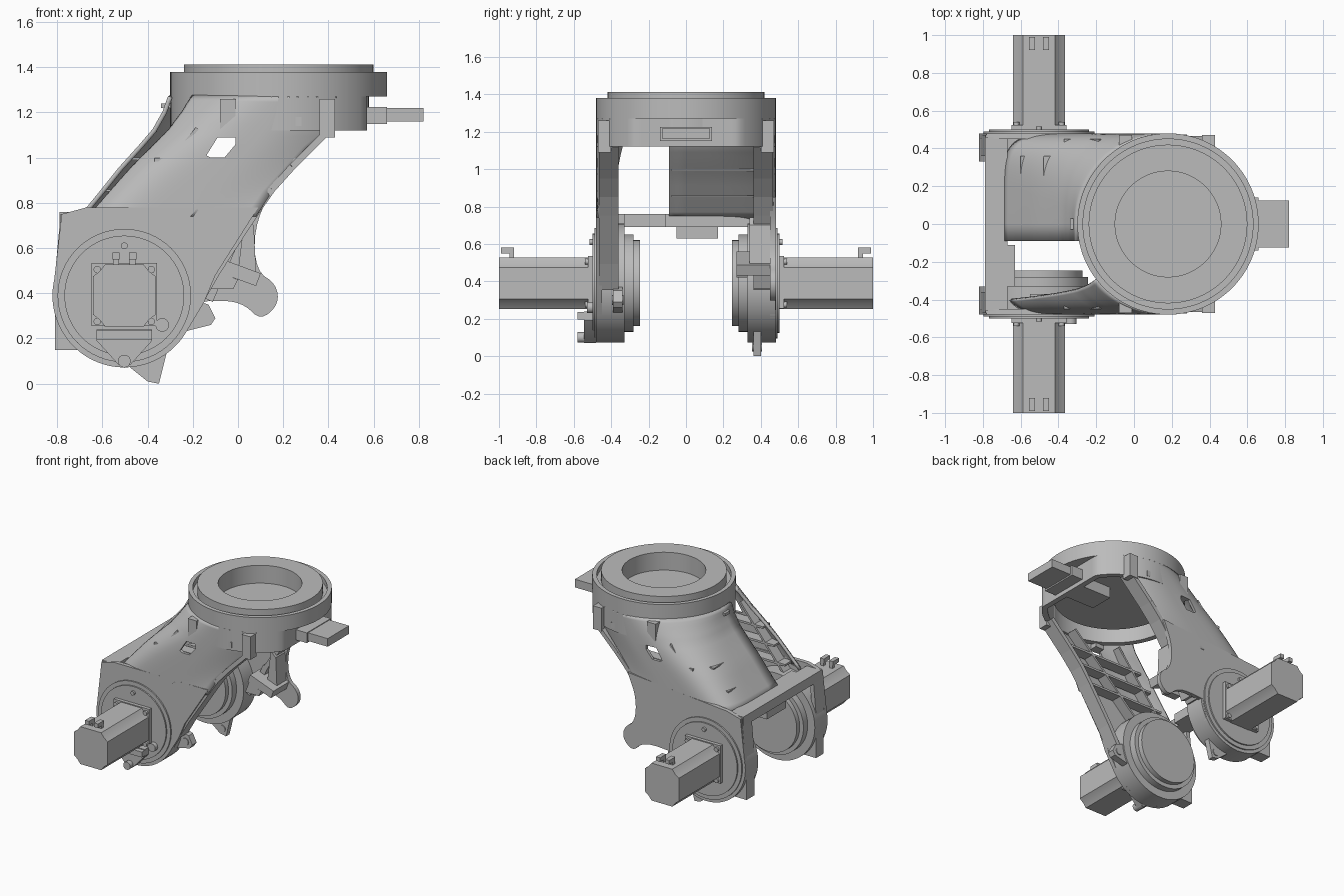
import bpy, bmesh, math
from mathutils import Matrix, Vector

if "Cube" in bpy.data.objects:
    bpy.data.objects.remove(bpy.data.objects["Cube"])

grey = bpy.data.materials.new("grey metal")
grey.use_nodes = True
grey.diffuse_color = (0.5, 0.5, 0.5, 1)
grey.node_tree.nodes["Principled BSDF"].inputs["Base Color"].default_value = (0.5, 0.5, 0.5, 1)
parts = []
HUB = (-0.503, 0.39)      # shoulder axis in x, z
RING_X = 0.18             # ring axis
SIDES = (("front", -1), ("back", 1))


def finish(name, bm):
    bmesh.ops.recalc_face_normals(bm, faces=bm.faces)
    mesh = bpy.data.meshes.new(name)
    bm.to_mesh(mesh)
    bm.free()
    mesh.materials.append(grey)
    ob = bpy.data.objects.new(name, mesh)
    bpy.context.collection.objects.link(ob)
    parts.append(ob)
    return ob


def prism(name, outline, y0, y1):
    """Outline in x, z pushed along y."""
    bm = bmesh.new()
    face = bm.faces.new([bm.verts.new((x, y0, z)) for x, z in outline])
    top = bmesh.ops.extrude_face_region(bm, geom=[face])["geom"]
    moved = [v for v in top if isinstance(v, bmesh.types.BMVert)]
    bmesh.ops.translate(bm, verts=moved, vec=(0, y1 - y0, 0))
    return finish(name, bm)


def box(name, x0, x1, y0, y1, z0, z1):
    return prism(name, [(x0, z0), (x1, z0), (x1, z1), (x0, z1)], y0, y1)


def bar(name, p, q, width, y0, y1):
    p, q = Vector(p), Vector(q)
    d = (q - p).normalized() * width / 2
    n = Vector((-d.y, d.x))
    return prism(name, [p + n, p - n, q - n, q + n], y0, y1)


def disc(name, x, z, r, y0, y1, seg=64):
    bm = bmesh.new()
    turn = Matrix.Translation((x, (y0 + y1) / 2, z)) @ Matrix.Rotation(math.pi / 2, 4, 'X')
    bmesh.ops.create_cone(bm, cap_ends=True, segments=seg, radius1=r, radius2=r,
                          depth=abs(y1 - y0), matrix=turn)
    return finish(name, bm)


def lathe(name, profile, clip=None, seg=96):
    """Closed r, z profile around the ring axis, optionally flattened at x = clip."""
    bm = bmesh.new()
    loops = []
    for i in range(seg):
        a = math.tau * i / seg
        loop = []
        for r, z in profile:
            x = RING_X + r * math.cos(a)
            if clip:
                x = min(x, clip - (0.48 - r))
            loop.append(bm.verts.new((x, r * math.sin(a), z)))
        loops.append(loop)
    for i in range(seg):
        a, b = loops[i], loops[(i + 1) % seg]
        for j in range(len(profile)):
            k = (j + 1) % len(profile)
            bm.faces.new((a[j], a[k], b[k], b[j]))
    bmesh.ops.remove_doubles(bm, verts=bm.verts, dist=0.0001)
    return finish(name, bm)


def soften(pts, times=2):
    """Corner cutting on an open line."""
    for _ in range(times):
        out = [pts[0]]
        for (a, b), (c, d) in zip(pts, pts[1:]):
            out += [(a * .75 + c * .25, b * .75 + d * .25), (a * .25 + c * .75, b * .25 + d * .75)]
        pts = out + [pts[-1]]
    return pts


def hub_arc(start, end, r, steps=32):
    angles = [math.radians(start + (end - start) * i / steps) for i in range(steps + 1)]
    return [(HUB[0] + r * math.cos(a), HUB[1] + r * math.sin(a)) for a in angles]


# Ring seat with recessed centre, and the collar under it
lathe("ring_seat", [(0, 1.28), (.28, 1.28), (.28, 1.412), (.42, 1.412), (.42, 1.34), (.45, 1.34),
                    (.45, 1.38), (.48, 1.38), (.48, 1.27), (.4, 1.27), (.4, 1.2), (0, 1.2)])
lathe("collar", [(.48, 1.28), (.48, 1.12), (.44, 1.12), (.44, 1.28)], clip=0.57)

# Side plate on the ring
box("stop_plate", 0.5, 0.82, -0.125, 0.125, 1.16, 1.22)
box("stop_plate_base", 0.52, 0.66, -0.14, 0.14, 1.15, 1.225)
box("stop_plate_bracket", 0.3, 0.56, -0.07, 0.11, 1.12, 1.21)

# Upper shells: rounded under the ring, squarer near the hubs
ROWS = [(.74, -.69, -.21, .08), (.85, -.6, -.12, .15), (.95, -.52, -.03, .24), (1.05, -.43, .06, .33),
        (1.12, -.37, .12, .42), (1.2, -.325, .16, .43), (1.27, -.3, .18, .43)]


def shell(name, side, sweep, tail):
    bm = bmesh.new()
    grid = []
    for z, back, mid, edge in soften_rows():
        t = (z - ROWS[0][0]) / (ROWS[-1][0] - ROWS[0][0])
        n = 2 + 4 * (1 - t)
        line = []
        for i in range(6):
            x = edge + (mid - edge) * i / 6
            line.append((x, .47 - t * (.47 - math.sqrt(.47 ** 2 - (x - mid) ** 2))))
        for i in range(21):
            a = math.radians(sweep) * i / 20
            line.append((mid - (mid - back) * abs(math.sin(a)) ** (2 / n),
                         .47 * max(math.cos(a), 0) ** (2 / n)))
        if tail:
            line.append((back, tail))
        grid.append([bm.verts.new((x, side * y, z)) for x, y in line])
    for a, b in zip(grid, grid[1:]):
        for j in range(len(a) - 1):
            bm.faces.new((a[j], a[j + 1], b[j + 1], b[j]))
    ob = finish(name, bm)
    thick = ob.modifiers.new("thickness", 'SOLIDIFY')
    thick.thickness, thick.offset = 0.02, 0
    cut = ob.modifiers.new("window", 'BOOLEAN')
    cut.operation, cut.object, cut.solver = 'DIFFERENCE', cutter, 'EXACT'


def soften_rows():
    out = []
    for a, b in zip(ROWS, ROWS[1:]):
        out += [tuple(p + (q - p) * k / 3 for p, q in zip(a, b)) for k in range(3)]
    return out + [ROWS[-1]]


cutter = prism("window_cutter", [(-.14, 1.01), (-.12, 1), (-.06, 1), (-.01, 1.06), (-.01, 1.09), (-.09, 1.09)],
               -0.6, 0.6)
parts.remove(cutter)
cutter.hide_render = True
cutter.hide_viewport = True
shell("front_shell", -1, 52, None)
shell("back_shell", 1, 90, -0.09)

# Lower arm plates
arc = hub_arc(180, 328, 0.318)
head = [(.09, .78), (-.67, .78), (-.78, .75)]
prism("front_arm_plate", head + arc + [(-.15, .36), (-.1, .48)], -0.48, -0.45)
wing = soften([(-.2, .36), (-.06, .37), (.03, .35), (.1, .28), (.18, .35), (.17, .44),
               (.08, .5), (.07, .68), (.14, .85)])
prism("back_arm_plate", head[1:] + arc + wing, 0.45, 0.48)

EDGE = [(-.17, .36), (-.09, .5), (.08, .76), (.15, .86), (.24, .96), (.32, 1.04), (.41, 1.13)]
RIBS = [((-.55, .68), (-.18, 1.13)), ((-.32, .64), (.2, 1.13)), ((-.55, .76), (.08, .76)),
        ((-.46, .88), (.16, .88)), ((-.37, .99), (.27, .99))]
for label, s in SIDES:
    # Rim and inner ribs
    for a, b in zip(EDGE, EDGE[1:]):
        bar(label + "_rim", a, b, 0.03, s * .36, s * .465)
    for a, b in RIBS:
        bar(label + "_rib", a, b, 0.015, s * .37, s * .45)
    bar(label + "_rear_flange", (-.77, .75), (-.8, .42), 0.03, s * .36, s * .47)
    box(label + "_rear_foot", -.81, -.7, s * .36, s * .45, .15, .4)
    # Hub: casing, inner flanges and outer cover
    for part, r, y0, y1 in (("casing", .318, .33, .478), ("inner_flange", .26, .28, .34),
                            ("inner_cap", .23, .245, .3), ("cover", .295, .47, .49),
                            ("cover_step", .265, .48, .5)):
        disc(f"{label}_hub_{part}", *HUB, r, s * y0, s * y1)
    disc(label + "_cover_bolt", -.503, .61, .015, s * .49, s * .515, 16)
    # Motor with notched corners
    x, z = HUB
    corner = [(.138, .085), (.108, .108), (.085, .138)]
    q = corner + [(-a, b) for a, b in corner[::-1]]
    q += [(-a, -b) for a, b in q]
    box(label + "_motor_plate", x - .145, x + .145, s * .48, s * .525, z - .135, z + .145)
    prism(label + "_motor", [(x + a, z + b) for a, b in q], s * .5, s * 1.0)
    for i in (-1, 1):
        for j in (-1, 1):
            disc(label + "_motor_bolt", x + i * .12, z + j * .115, .016, s * .52, s * .54, 16)
        plug = x + i * .037
        box(label + "_plug_stem", plug - .013, plug + .013, s * .92, s * .945, .51, .57)
        box(label + "_plug", plug - .016, plug + .016, s * .92, s * .99, .55, .58)
    # Tabs below the ring
    box(label + "_ring_tab", -.08, -.01, s * .41, s * .47, 1.09, 1.26)
    box(label + "_ring_tab", .36, .43, s * .4, s * .47, 1.09, 1.26)
    box(label + "_badge", .17, .28, s * .44, s * .474, 1.14, 1.18)
box("ring_latch", -.34, -.28, -.03, .03, 1.22, 1.24)

# Crossbar and cover ribs at the rear
box("crossbar", -.79, -.67, -.46, .46, .69, .76)
box("crossbar_bracket", -.7, -.63, -.33, -.11, .69, .76)
box("crossbar_block", -.78, -.69, -.05, .17, .63, .7)
box("cover_rib", -.6, -.53, -.08, .36, .85, .86)
box("cover_rib", -.48, -.41, -.08, .36, .99, 1.0)

# Wing bracket on the back arm
bar("wing_brace", (-.1, .53), (.09, .46), 0.06, .27, .46)
bar("wing_strut", (-.13, .37), (-.03, .6), 0.04, .36, .46)
prism("wing_gusset", [(0, .5), (.08, .48), (.07, .7), (.03, .74)], .34, .46)
prism("wing_shelf", [(-.1, .5), (.0, .46), (-.02, .42), (-.13, .42)], .27, .33)


# Lugs: a tapered tab with a raised eye
def lug(name, outline, eye, y0, y1):
    prism(name, outline, y0, y1)
    disc(name + "_eye", *eye, .026, y0 - .006, y1 + .006, 24)


lug("side_lug", [(-.24, .23), (-.12, .26), (-.1, .29), (-.13, .35), (-.22, .38)], (-.155, .3), -.39, -.34)
lug("bottom_lug", [(-.5, .09), (-.4, .01), (-.35, 0), (-.34, .04), (-.31, .16)], (-.38, .05), .36, .4)

# Front guard under the motor
prism("motor_guard", [(-.625, .24), (-.625, .19), (-.53, .085), (-.503, .07), (-.475, .085), (-.38, .19),
                      (-.38, .24)], -.545, -.48)
box("guard_lip", -.625, -.38, -.58, -.5, .195, .235)
disc("guard_pin", -.503, .1, .028, -.58, -.5, 24)
disc("cover_pin", -.335, .26, .03, -.53, -.48, 24)

# Smooth curved surfaces, keep edges sharp
bpy.ops.object.select_all(action='DESELECT')
for ob in parts:
    ob.select_set(True)
bpy.context.view_layer.objects.active = parts[0]
bpy.ops.object.shade_smooth_by_angle()
